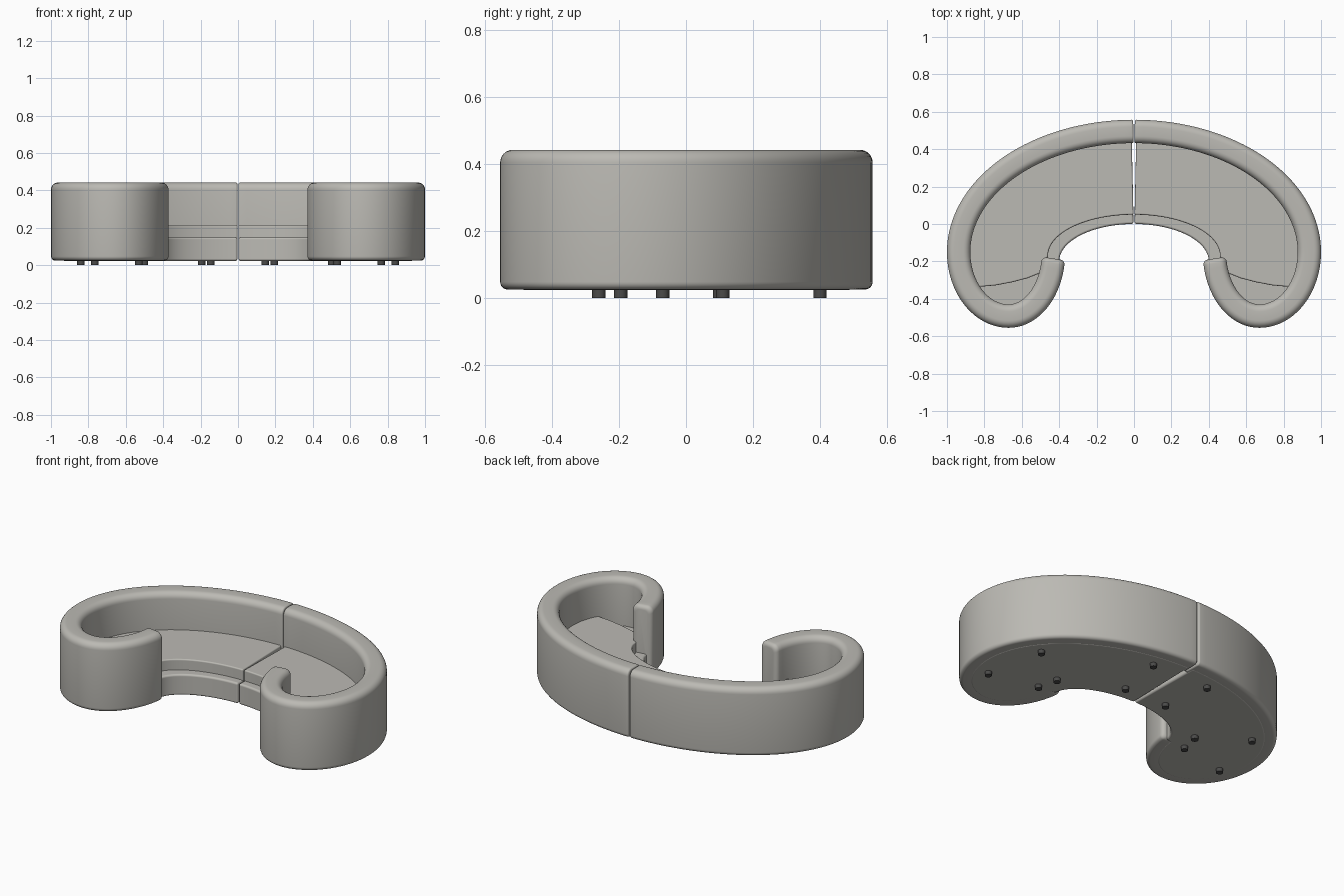
import bpy, bmesh, math
from mathutils import Vector

if "Cube" in bpy.data.objects:
    bpy.data.objects.remove(bpy.data.objects["Cube"])

def material(name, rgb):
    m = bpy.data.materials.new(name)
    m.diffuse_color = (*rgb, 1)
    m.use_nodes = True
    m.node_tree.nodes["Principled BSDF"].inputs["Base Color"].default_value = m.diffuse_color
    return m

FABRIC = material("warm grey fabric", (0.50, 0.49, 0.455))
DARK = material("dark feet", (0.07, 0.07, 0.068))

def finish(name, bm, mat, bevel=0):
    bmesh.ops.recalc_face_normals(bm, faces=bm.faces)
    me = bpy.data.meshes.new(name)
    bm.to_mesh(me)
    bm.free()
    me.materials.append(mat)
    ob = bpy.data.objects.new(name, me)
    bpy.context.collection.objects.link(ob)
    bpy.ops.object.select_all(action='DESELECT')
    ob.select_set(True)
    bpy.context.view_layer.objects.active = ob
    bpy.ops.object.shade_smooth_by_angle(angle=math.radians(40))
    if bevel:
        b = ob.modifiers.new("soft edge", 'BEVEL')
        b.width, b.segments = bevel, 4
        b.limit_method, b.angle_limit = 'ANGLE', math.radians(40)
        b.harden_normals = True
    return ob

def arc(cx, cy, a, b, d0, d1, n):
    """Elliptical arc from d0 to d1 degrees."""
    out = []
    for i in range(n + 1):
        t = math.radians(d0 + (d1 - d0) * i / n)
        out.append(Vector((cx + a * math.cos(t), cy + b * math.sin(t))))
    return out

# centreline of the wrap-around back: big sweep, then curl into the arm
HALF, BOTTOM, TOP = 0.0625, 0.025, 0.442
back = arc(0, -0.15, 0.9375, 0.645, 89.2, 0, 40)
curl = arc(0.67, -0.15, 0.2675, 0.3425, 0, -90, 20) + arc(0.67, -0.15, 0.24, 0.3425, -90, -170, 18)[1:]
path = back + curl[1:]

def section(inset):
    """Rounded rectangle as (sideways, height) pairs."""
    w, lo, hi, r = HALF - inset, BOTTOM + inset, TOP - inset, 0.038 - inset * 0.6
    pts = []
    for sx, z, rad, start in ((1, hi, r, 0), (-1, hi, r, 90), (-1, lo, r * .6, 180), (1, lo, r * .6, 270)):
        zc = z - rad if z == hi else z + rad
        for k in range(7):
            t = math.radians(start + 15 * k)
            pts.append((sx * (w - rad) + rad * math.cos(t), zc + rad * math.sin(t)))
    return pts

def rounded_end(p, direction, r):
    """Shrinking sections that round off an end of the wall."""
    out = []
    for k in range(1, 6):
        t = math.radians(18 * k)
        out.append((p + direction * r * math.sin(t), r * (1 - math.cos(t))))
    return out

def build_wall(s, side):
    t0 = (path[0] - path[1]).normalized()
    t1 = (path[-1] - path[-2]).normalized()
    stations = [(p, i, -t0) for p, i in reversed(rounded_end(path[0], t0, 0.010))]
    for k, p in enumerate(path):
        t = path[min(k + 1, len(path) - 1)] - path[max(k - 1, 0)]
        stations.append((p, 0, t.normalized()))
    stations += [(p, i, t1) for p, i in rounded_end(path[-1], t1, 0.025)]
    bm = bmesh.new()
    rings = []
    for p, inset, t in stations:
        n = Vector((-t.y, t.x))
        rings.append([bm.verts.new((s * (p.x + n.x * u), p.y + n.y * u, z)) for u, z in section(inset)])
    for a, b in zip(rings, rings[1:]):
        for i in range(len(a)):
            j = (i + 1) % len(a)
            bm.faces.new((a[i], a[j], b[j], b[i]))
    bm.faces.new(rings[0])
    bm.faces.new(rings[-1])
    finish(side + "_back_and_arm", bm, FABRIC)

def build_slab(name, s, outline, z0, z1, bevel):
    bm = bmesh.new()
    low = [bm.verts.new((s * max(p.x, 0.003), p.y, z0)) for p in outline]
    f = bm.faces.new(low)
    top = bmesh.ops.extrude_face_region(bm, geom=[f])
    for v in top["geom"]:
        if isinstance(v, bmesh.types.BMVert):
            v.co.z = z1
    finish(name, bm, FABRIC, bevel)

# plan outlines of the base and of the set-back cushion
base_plan = path + arc(0, -0.2, 0.40, 0.2, 0, 90, 24)
cushion_plan = [p for p in back + curl[1:20] if p.y > -0.335]
cushion_plan += [Vector(p) for p in ((0.82, -0.335), (0.74, -0.328), (0.65, -0.311), (0.57, -0.29), (0.50, -0.262))]
cushion_plan += arc(0, -0.17, 0.46, 0.22, 0, 90, 24)

feet = [(0.145, 0.10), (0.195, 0.40), (0.50, -0.07), (0.53, -0.195), (0.765, 0.11), (0.84, -0.26)]

for s, side in ((1, "right"), (-1, "left")):
    build_wall(s, side)
    build_slab(side + "_base", s, base_plan, 0.023, 0.150, 0.012)
    build_slab(side + "_seat_cushion", s, cushion_plan, 0.140, 0.215, 0.008)
    # short round feet
    bm = bmesh.new()
    for x, y in feet:
        c = bmesh.ops.create_cone(bm, cap_ends=True, segments=20, radius1=0.02, radius2=0.02, depth=0.03)
        bmesh.ops.translate(bm, verts=c["verts"], vec=(s * x, y, 0.015))
    finish(side + "_feet", bm, DARK)
